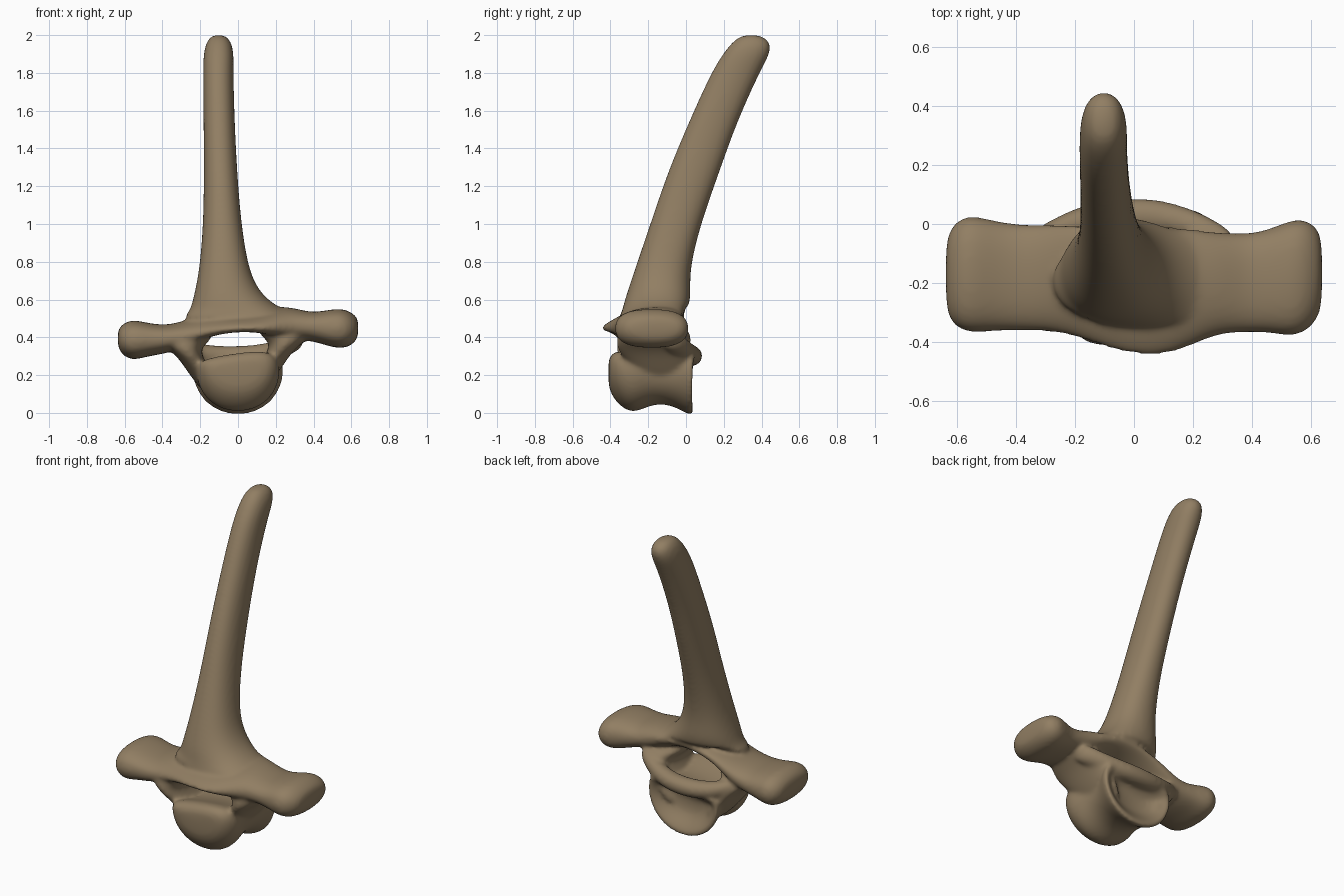
import bpy, bmesh, math

bm = bmesh.new()
N = 16
GROW = 1.025  # makes up for shrinkage in subdivision


def spow(v, p):
    return math.copysign(abs(v) ** (2 / p), v)


def loft(rings):
    """Closed skin through a list of rings of 3D points."""
    rows = [[bm.verts.new(p) for p in r] for r in rings]
    for a, b in zip(rows, rows[1:]):
        for i in range(N):
            j = (i + 1) % N
            bm.faces.new((a[i], a[j], b[j], b[i]))
    bm.faces.new(rows[0][::-1])
    bm.faces.new(rows[-1])


def oval(lo1, hi1, lo2, hi2, power=2.0):
    """Points of a superellipse filling a rectangle."""
    pts = []
    for i in range(N):
        t = 2 * math.pi * i / N
        pts.append(((lo1 + hi1) / 2 + GROW * (hi1 - lo1) / 2 * spow(math.cos(t), power),
                    (lo2 + hi2) / 2 + GROW * (hi2 - lo2) / 2 * spow(math.sin(t), power)))
    return pts


def roof_lift(x, y):
    """The arch roof climbs towards the back near the middle."""
    return .2 * (y + .44) * max(0, 1 - (x / .31) ** 4)


# tall backward-leaning spine: z, x range, y range
spine = [(.455, -.26, .34, -.35, -.05), (.49, -.28, .36, -.35, -.04), (.515, -.27, .33, -.345, -.015),
         (.55, -.25, .23, -.335, .01),
         (.61, -.235, .14, -.32, .025), (.70, -.215, .08, -.29, .02), (.82, -.198, .045, -.25, .032),
         (1.02, -.183, .015, -.182, .085), (1.28, -.18, -.005, -.095, .178),
         (1.54, -.182, -.018, .015, .27), (1.80, -.185, -.025, .132, .388),
         (1.90, -.183, -.022, .195, .445), (1.965, -.168, -.035, .245, .45), (2.003, -.135, -.07, .30, .39)]
loft([[(x, y, z + (roof_lift(x, y) * min(1, (.55 - z) / .06) if z < .55 else 0))
       for x, y in oval(*r, 2.2)] for z, *r in spine])

# arch roof and the two side wings: x, y range, z range, squareness
wings = [(-.638, -.27, -.07, .36, .43, 2), (-.622, -.335, -.01, .315, .463, 2.3), (-.565, -.37, .035, .275, .497, 2.5),
         (-.48, -.36, .01, .30, .475, 2.5), (-.38, -.36, -.005, .315, .462, 2.4), (-.28, -.36, 0, .33, .47, 2.2),
         (-.18, -.385, -.005, .36, .475, 2), (-.05, -.435, -.005, .40, .49, 2), (.08, -.45, -.005, .405, .495, 2),
         (.18, -.42, -.015, .38, .515, 2), (.28, -.37, -.03, .37, .545, 2.2), (.38, -.365, -.035, .385, .53, 2.4),
         (.46, -.365, -.02, .36, .54, 2.5), (.555, -.385, .025, .335, .557, 2.6),
         (.62, -.33, -.005, .37, .52, 2.3), (.638, -.27, -.06, .41, .49, 2)]
loft([[(x, y, z + roof_lift(x, y)) for y, z in oval(*r)] for x, *r in wings])

# body: rounded front ball, pinched waist, hollow back; y, half width, bottom, top
body = [(-.412, .12, .15, .27), (-.397, .17, .095, .305), (-.355, .21, .035, .325), (-.28, .225, -.014, .30),
        (-.18, .195, .045, .275), (-.08, .20, .04, .28), (0, .235, -.008, .315), (.035, .245, -.022, .33),
        (.042, .22, .015, .30), (-.01, .16, .08, .25), (-.035, .07, .13, .21)]
rings = []
for y, w, lo, hi in body:
    mid = lo + .72 * (hi - lo)
    ring = []
    for i in range(N):
        c, s = math.cos(2 * math.pi * i / N), math.sin(2 * math.pi * i / N)
        up = s > 0
        x = GROW * w * (spow(c, 3) if up else spow(c, 2.1))
        z = mid + (spow(s, 3) * (hi - mid) + .14 * x * s if up else s * (mid - lo))
        ring.append((x, y + (.02 * s if up and y > -.005 else 0), z))
    rings.append(ring)
loft(rings)

# walls joining the body to the arch on each side of the opening
for side, rise, shift in ((-1, 0, 0), (1, .03, -.03)):
    wall = [(.09, .08, .17, -.22, .0), (.20, .14, .255, -.28, .02), (.27, .17, .30, -.34, .025),
            (.315, .195, .34, -.365, .015), (.35, .19, .385, -.365, .0), (.385, .145, .42, -.36, -.03),
            (.43, .13, .42, -.34, -.08)]
    loft([[(side * (x + shift), y, z + rise) for x, y in oval(*r, 2.3)] for z, *r in wall])

# thick lip along the back of the floor, running up into the wings
lip = [(-.35, -.07, .385), (-.28, -.02, .36), (-.2, .018, .335), (-.1, .045, .323), (0, .053, .323),
       (.1, .045, .33), (.2, .013, .35), (.28, -.025, .385), (.35, -.075, .42)]
loft([[(x, a, b) for a, b in oval(y - .08, y + .036, z - .075, z + .03)] for x, y, z in lip])

bmesh.ops.recalc_face_normals(bm, faces=bm.faces)
mesh = bpy.data.meshes.new("vertebra")
bm.to_mesh(mesh)
bm.free()
bone = bpy.data.objects.new("vertebra", mesh)
bpy.context.collection.objects.link(bone)
mat = bpy.data.materials.new("bone brown")
mat.diffuse_color = (.285, .21, .125, 1)
mesh.materials.append(mat)
for p in mesh.polygons:
    p.use_smooth = True

# fuse the parts into one smooth bone
sub = bone.modifiers.new("round", 'SUBSURF')
sub.levels = sub.render_levels = 2
fuse = bone.modifiers.new("fuse", 'REMESH')
fuse.mode = 'VOXEL'
fuse.voxel_size = .011
fuse.use_smooth_shade = True
soft = bone.modifiers.new("soften", 'SMOOTH')
soft.factor = .5
soft.iterations = 12
